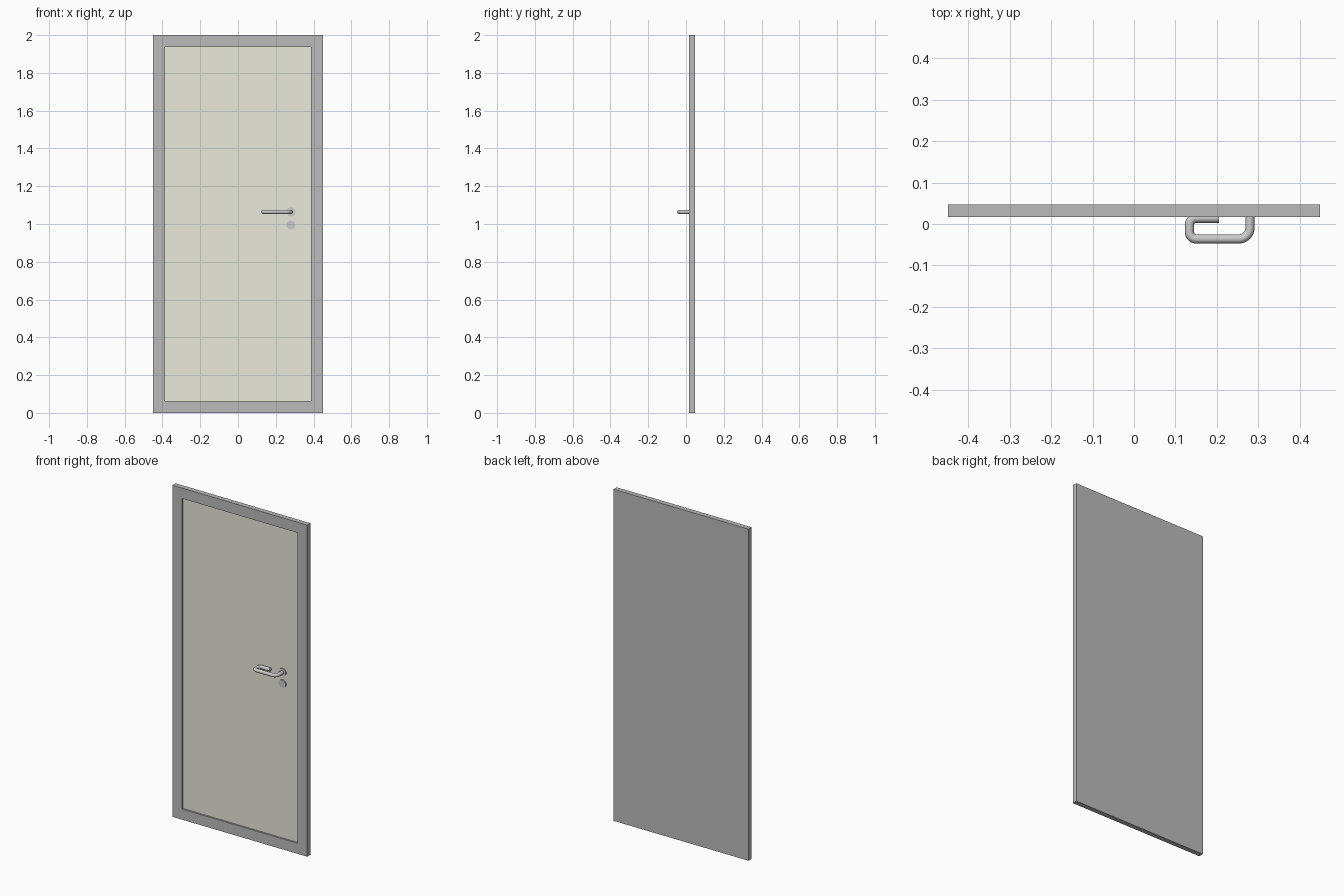
import bpy, bmesh
from math import radians, pi
from mathutils import Vector

if "Cube" in bpy.data.objects:
    bpy.data.objects.remove(bpy.data.objects["Cube"])

FRONT, BACK, RECESS = 0.017, 0.047, 0.027
HX, HZ, R = 0.28, 1.064, 0.011


def smooth(ob):
    bpy.ops.object.select_all(action='DESELECT')
    ob.select_set(True)
    bpy.context.view_layer.objects.active = ob
    bpy.ops.object.shade_smooth_by_angle(angle=radians(35))


def disc(name, x, z, radius, y0, y1):
    bpy.ops.mesh.primitive_cylinder_add(vertices=32, radius=radius, depth=y1 - y0,
                                        location=(x, (y0 + y1) / 2, z), rotation=(pi / 2, 0, 0))
    ob = bpy.context.object
    ob.name = name
    smooth(ob)


def rounded_path(points, radii, steps=8):
    # Replace each inner corner with a circular arc (right-angled corners)
    pts = [Vector(p) for p in points]
    out = [pts[0]]
    for i, r in enumerate(radii, 1):
        a = (pts[i - 1] - pts[i]).normalized() * r
        b = (pts[i + 1] - pts[i]).normalized() * r
        centre = pts[i] + a + b
        for k in range(steps + 1):
            d = (-b).lerp(-a, k / steps).normalized() * r
            out.append(centre + d)
    return out + [pts[-1]]


# Door leaf with a recessed front field, and the field's own colour
bpy.ops.mesh.primitive_cube_add(size=1, location=(0, (FRONT + BACK) / 2, 1))
door = bpy.context.object
door.name = "door_leaf"
door.scale = (0.9, BACK - FRONT, 2)
bpy.ops.object.transform_apply(location=True, rotation=False, scale=True)
grey = bpy.data.materials.new("frame_grey")
grey.diffuse_color = (0.5, 0.5, 0.5, 1)
grey.use_nodes = True
grey.node_tree.nodes["Principled BSDF"].inputs["Base Color"].default_value = grey.diffuse_color
beige = bpy.data.materials.new("panel_beige")
beige.diffuse_color = (0.82, 0.82, 0.71, 1)
beige.use_nodes = True
beige.node_tree.nodes["Principled BSDF"].inputs["Base Color"].default_value = beige.diffuse_color
door.data.materials.append(grey)
door.data.materials.append(beige)
bm = bmesh.new()
bm.from_mesh(door.data)
bm.normal_update()
front = min(bm.faces, key=lambda f: f.calc_center_median().y)
bmesh.ops.inset_region(bm, faces=[front], thickness=0.09)
bmesh.ops.inset_region(bm, faces=[front], thickness=0.0001)
for v in front.verts:
    v.co.y = RECESS
front.material_index = 1
bm.to_mesh(door.data)
bm.free()

# Round plates behind the lever and over the lock
disc("handle_rosette", HX, HZ, 0.024, 0.021, RECESS + 0.002)
disc("lock_rosette", HX, 0.995, 0.024, 0.021, RECESS + 0.002)

# Lever handle: bent tube returning towards the door
path = rounded_path([(HX, RECESS + 0.003, HZ), (HX, -0.036, HZ),
                     (0.134, -0.036, HZ), (0.134, 0.014, HZ), (0.206, 0.014, HZ)],
                    [0.026, 0.016, 0.016])
curve = bpy.data.curves.new("lever_handle", 'CURVE')
curve.dimensions = '3D'
curve.bevel_depth = R
curve.bevel_resolution = 6
curve.use_fill_caps = True
spline = curve.splines.new('POLY')
spline.points.add(len(path) - 1)
for p, co in zip(spline.points, path):
    p.co = (*co, 1)
lever = bpy.data.objects.new("lever_handle", curve)
bpy.context.collection.objects.link(lever)
bpy.ops.object.select_all(action='DESELECT')
lever.select_set(True)
bpy.context.view_layer.objects.active = lever
bpy.ops.object.convert(target='MESH')
smooth(bpy.context.object)
